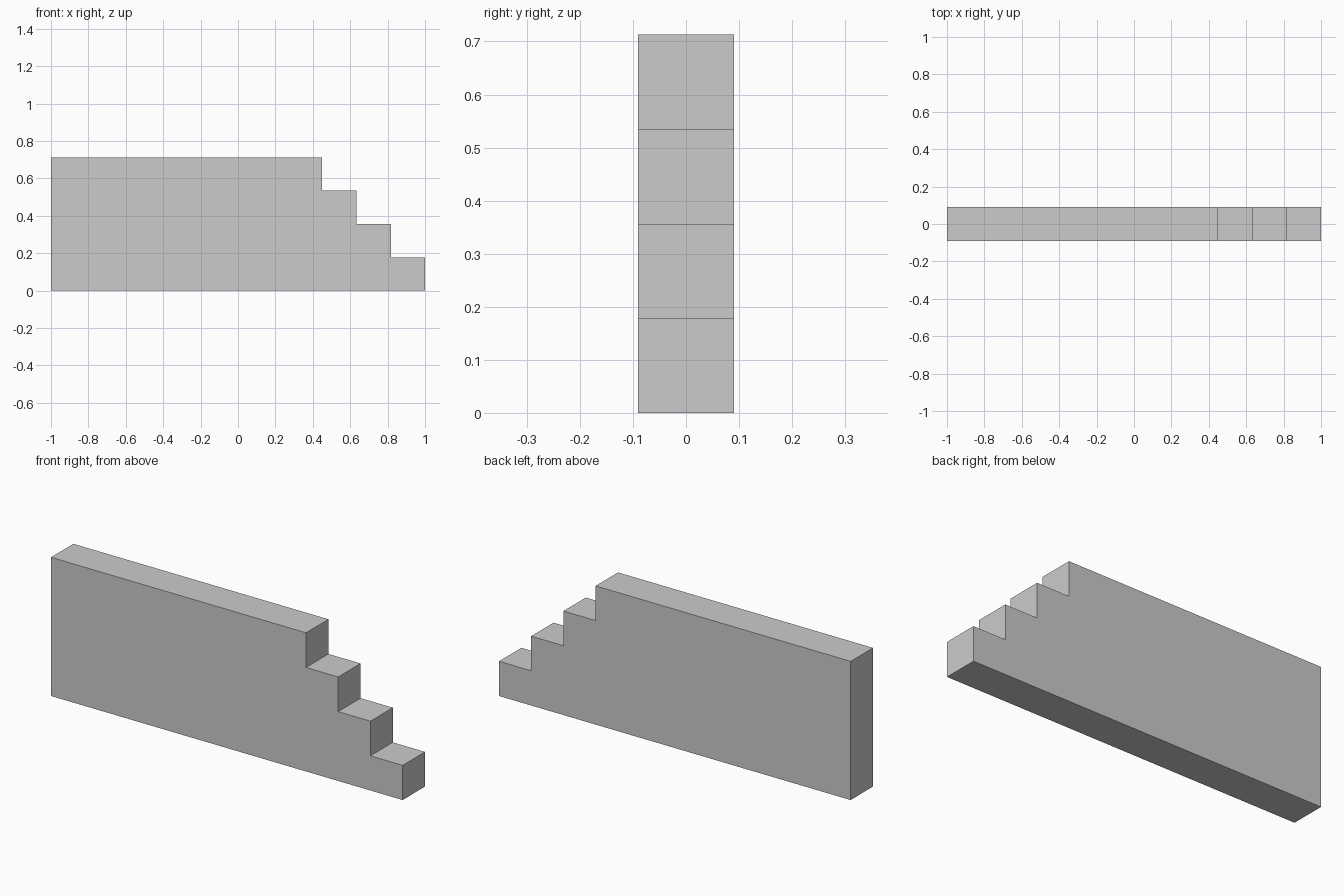
import bpy, bmesh

if "Cube" in bpy.data.objects:
    bpy.data.objects.remove(bpy.data.objects["Cube"])

HALF_DEPTH = 0.0908
RISE = 0.1782
TREAD = 0.1832
STEPS = 4

# Stepped side profile in the xz plane
profile = [(-1.0, 0.0), (1.0, 0.0)]
for i in range(STEPS):
    x = 1.0 - i * TREAD
    if i:
        profile.append((x, i * RISE))
    profile.append((x, (i + 1) * RISE))
profile.append((-1.0, STEPS * RISE))

# Extrude the profile through the wall thickness
bm = bmesh.new()
face = bm.faces.new([bm.verts.new((x, -HALF_DEPTH, z)) for x, z in profile])
ext = bmesh.ops.extrude_face_region(bm, geom=[face], use_keep_orig=True)
moved = [v for v in ext["geom"] if isinstance(v, bmesh.types.BMVert)]
bmesh.ops.translate(bm, verts=moved, vec=(0, 2 * HALF_DEPTH, 0))
bmesh.ops.recalc_face_normals(bm, faces=bm.faces)

mesh = bpy.data.meshes.new("stepped_wall")
bm.to_mesh(mesh)
bm.free()
wall = bpy.data.objects.new("stepped_wall", mesh)
bpy.context.collection.objects.link(wall)
